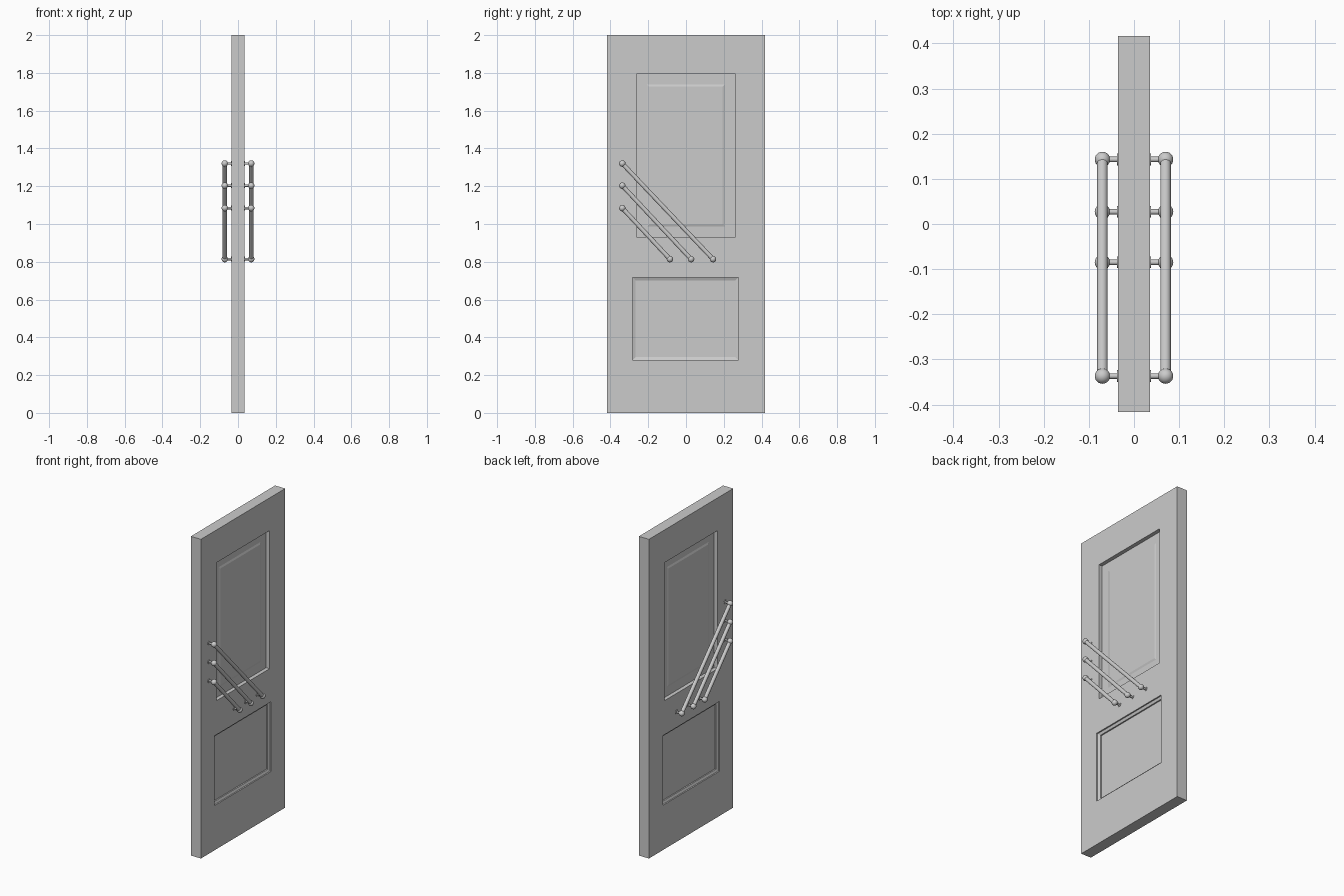
import bpy
import bmesh
from mathutils import Vector

if "Cube" in bpy.data.objects:
    bpy.data.objects.remove(bpy.data.objects["Cube"], do_unlink=True)


def make_material(name, colour):
    mat = bpy.data.materials.new(name)
    mat.use_nodes = True
    mat.diffuse_color = colour
    mat.node_tree.nodes["Principled BSDF"].inputs["Base Color"].default_value = colour
    return mat


grey = make_material("plain grey", (0.6, 0.6, 0.6, 1))
HALF = 0.035      # half the door thickness
ROD_X = 0.07      # distance of the handle rods from the door centre


def finish(obj, name, smooth=False):
    obj.name = name
    obj.data.materials.clear()
    obj.data.materials.append(grey)
    if smooth:
        bpy.ops.object.shade_smooth_by_angle()
    return obj


def rod(name, start, end, radius, sides=24):
    a, b = Vector(start), Vector(end)
    bpy.ops.mesh.primitive_cylinder_add(
        vertices=sides, radius=radius, depth=(b - a).length, location=(a + b) / 2,
        rotation=(b - a).to_track_quat('Z', 'Y').to_euler())
    return finish(bpy.context.object, name, True)


def ball(name, centre, radius):
    bpy.ops.mesh.primitive_uv_sphere_add(segments=24, ring_count=14,
                                         radius=radius, location=centre)
    return finish(bpy.context.object, name, True)


def panel_cutter(side, y0, y1, z0, z1, profile):
    """Nested rectangles, each given by its inset and its depth in the door."""
    bm = bmesh.new()
    rings = []
    for inset, depth in profile:
        x = side * (HALF - depth)
        corners = [(y0 + inset, z0 + inset), (y1 - inset, z0 + inset),
                   (y1 - inset, z1 - inset), (y0 + inset, z1 - inset)]
        rings.append([bm.verts.new((x, y, z)) for y, z in corners])
    for low, high in zip(rings, rings[1:]):
        for i in range(4):
            j = (i + 1) % 4
            bm.faces.new((low[i], low[j], high[j], high[i]))
    bm.faces.new(rings[0])
    bm.faces.new(rings[-1])
    bmesh.ops.recalc_face_normals(bm, faces=bm.faces)
    mesh = bpy.data.meshes.new("panel_cutter")
    bm.to_mesh(mesh)
    bm.free()
    obj = bpy.data.objects.new("panel_cutter", mesh)
    obj.hide_render = True
    bpy.context.collection.objects.link(obj)
    return obj


# Door slab
bpy.ops.mesh.primitive_cube_add(size=1, location=(0, 0, 1))
door = bpy.context.object
door.scale = (2 * HALF, 0.834, 2)
bpy.ops.object.transform_apply(location=True, scale=True)
finish(door, "door_slab")

# Recessed panels on both faces: raised field above, moulded recess below
upper_profile = [(0, -0.02), (0, 0.024), (0.056, 0.024), (0.068, 0.02)]
lower_profile = [(0, -0.02), (0, 0.008), (0.015, 0.014), (0.015, 0.022)]
for side in (-1, 1):
    for cutter in (panel_cutter(side, -0.263, 0.262, 0.93, 1.795, upper_profile),
                   panel_cutter(side, -0.283, 0.277, 0.28, 0.717, lower_profile)):
        mod = door.modifiers.new("panel", 'BOOLEAN')
        mod.operation = 'DIFFERENCE'
        mod.solver = 'EXACT'
        mod.object = cutter
        bpy.context.view_layer.objects.active = door
        bpy.ops.object.modifier_apply(modifier=mod.name)
        bpy.data.objects.remove(cutter, do_unlink=True)

# Three slanted handle bars on each face, with end balls and wall mounts
bars = [("long", 1.32, 0.143), ("middle", 1.203, 0.027), ("short", 1.084, -0.085)]
for side, face in ((-1, "right"), (1, "left")):
    for size, top_z, low_y in bars:
        label = f"{face}_{size}"
        top = (side * ROD_X, -0.337, top_z)
        low = (side * ROD_X, low_y, 0.814)
        rod(f"{label}_handle_bar", top, low, 0.0115)
        for end, (x, y, z) in (("upper", top), ("lower", low)):
            ball(f"{label}_{end}_ball", (x, y, z), 0.017)
            # Sunk to the core so mounts over a panel still reach it
            rod(f"{label}_{end}_post", (side * 0.03, y, z), (x, y, z), 0.006, 16)
            rod(f"{label}_{end}_flange", (side * 0.032, y, z),
                (side * 0.038, y, z), 0.013)
